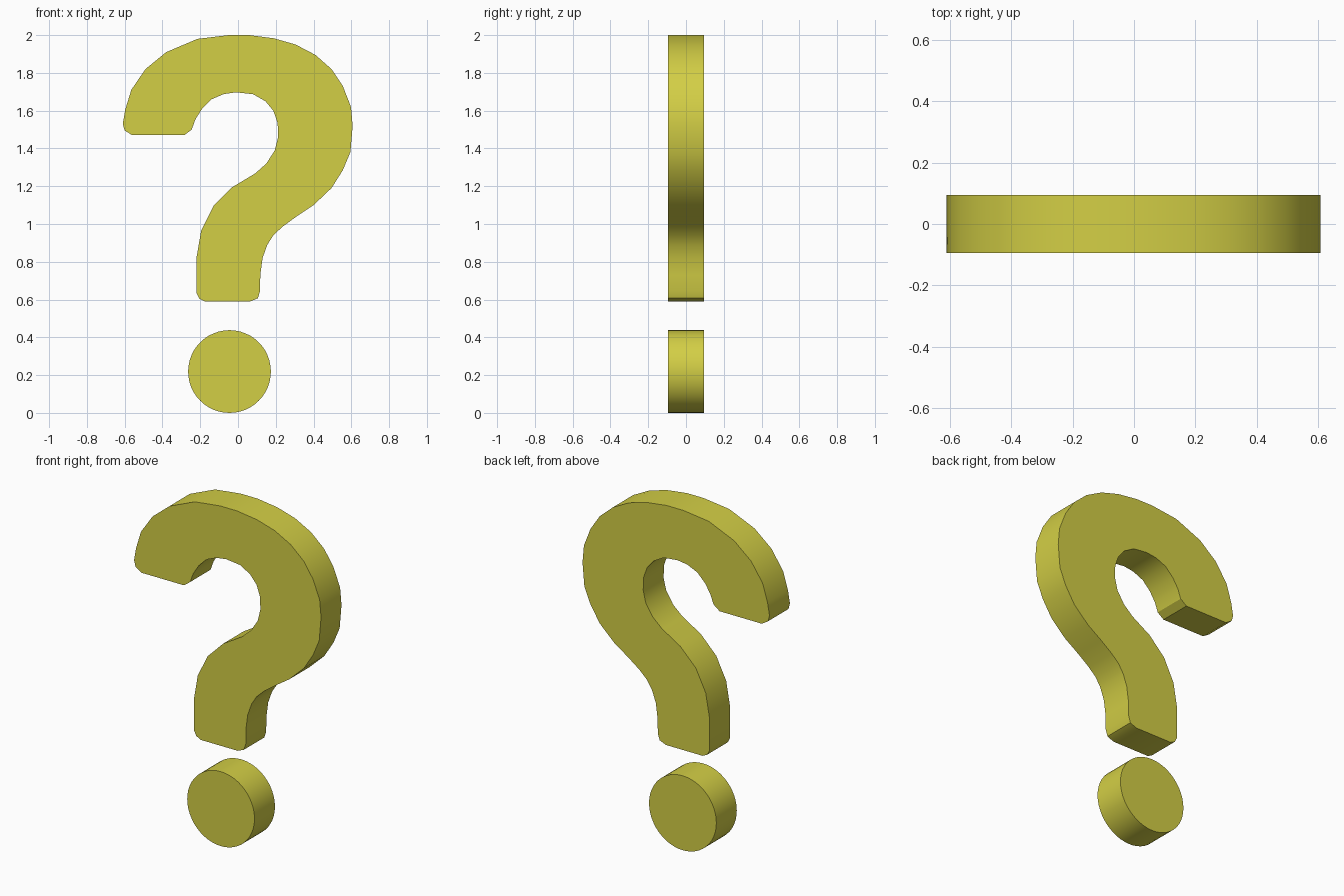
import bpy, bmesh, math

HALF = 0.095  # half thickness

yellow = bpy.data.materials.new("olive_yellow")
yellow.diffuse_color = (0.65, 0.62, 0.06, 1)


def slab(name, outline):
    """Extrude an (x, z) outline through the thickness."""
    bm = bmesh.new()
    front = bm.faces.new([bm.verts.new((x, -HALF, z)) for x, z in outline])
    ext = bmesh.ops.extrude_face_region(bm, geom=[front], use_keep_orig=True)
    for v in ext["geom"]:
        if isinstance(v, bmesh.types.BMVert):
            v.co.y = HALF
    bmesh.ops.recalc_face_normals(bm, faces=bm.faces)
    mesh = bpy.data.meshes.new(name)
    bm.to_mesh(mesh)
    bm.free()
    mesh.materials.append(yellow)
    ob = bpy.data.objects.new(name, mesh)
    bpy.context.collection.objects.link(ob)
    bpy.ops.object.select_all(action='DESELECT')
    ob.select_set(True)
    bpy.context.view_layer.objects.active = ob
    bpy.ops.object.shade_smooth_by_angle(angle=math.radians(32))
    return ob


# Outer edge, from the hook tip over the top and down to the foot
outer = [(-0.56, 1.47), (-0.60, 1.495), (-0.61, 1.53), (-0.597, 1.605), (-0.565, 1.71),
         (-0.49, 1.82), (-0.38, 1.91), (-0.215, 1.98), (-0.05, 2.0), (0.06, 2.0),
         (0.19, 1.983), (0.305, 1.95), (0.41, 1.895), (0.495, 1.82), (0.555, 1.73),
         (0.598, 1.62), (0.607, 1.52), (0.595, 1.38), (0.555, 1.285), (0.495, 1.19),
         (0.40, 1.10), (0.31, 1.04), (0.235, 0.985), (0.187, 0.94), (0.155, 0.89),
         (0.13, 0.82), (0.118, 0.73), (0.117, 0.645), (0.105, 0.607), (0.065, 0.59)]
# Inner edge, from the foot back up to the hook tip
inner = [(-0.175, 0.59), (-0.205, 0.605), (-0.22, 0.635), (-0.22, 0.82), (-0.195, 0.965),
         (-0.13, 1.095), (-0.03, 1.195), (0.09, 1.267), (0.15, 1.32), (0.195, 1.39),
         (0.212, 1.46), (0.21, 1.535), (0.187, 1.60), (0.145, 1.65), (0.08, 1.687),
         (-0.01, 1.697), (-0.075, 1.688), (-0.14, 1.66), (-0.19, 1.61), (-0.225, 1.555),
         (-0.245, 1.50), (-0.285, 1.47)]
slab("hook", outer + inner)

# Round dot below
R, CX = 0.219, -0.045
slab("dot", [(CX + R * math.cos(2 * math.pi * i / 48), R + R * math.sin(2 * math.pi * i / 48))
             for i in range(48)])
